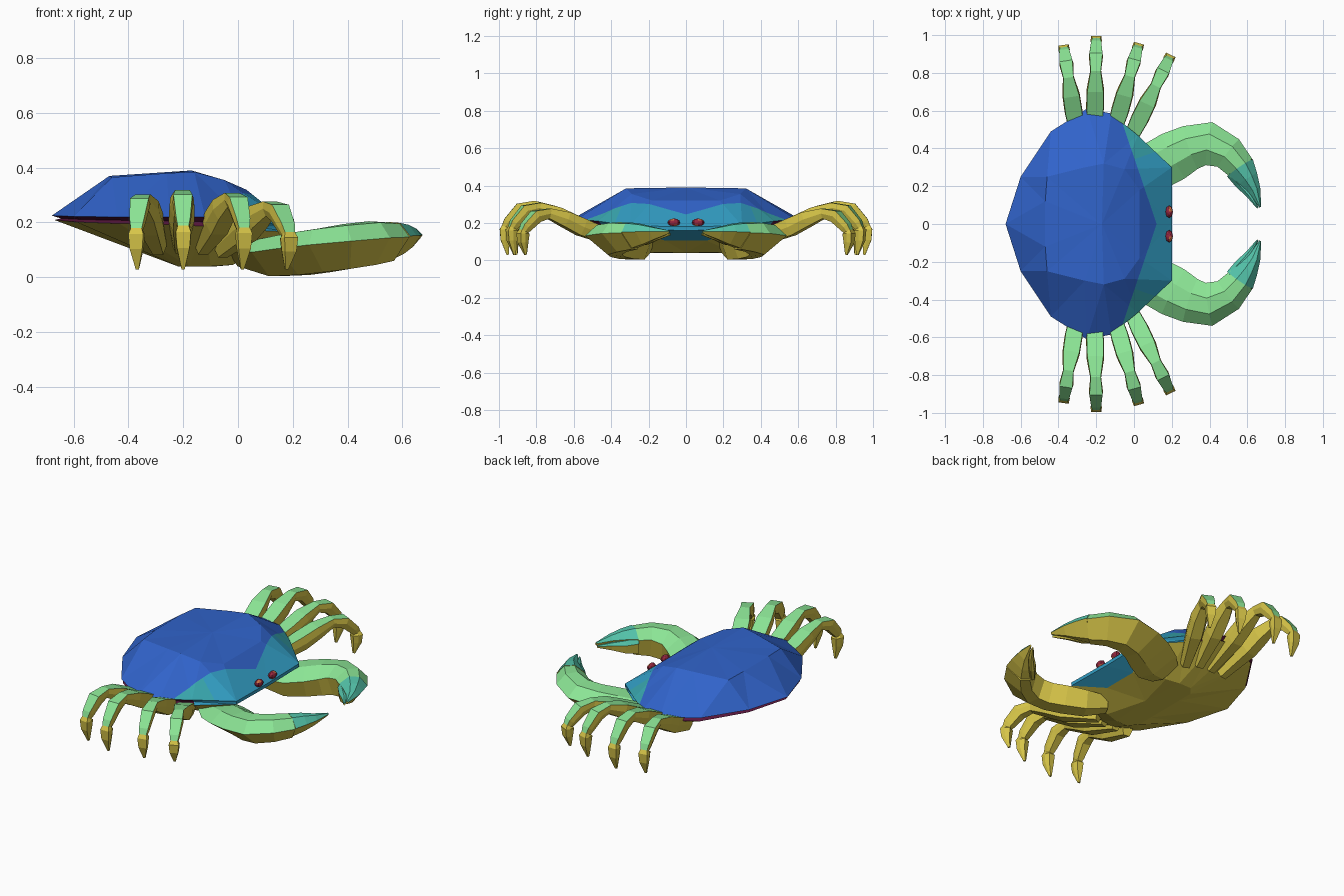
import bpy, bmesh
from mathutils import Vector

if "Cube" in bpy.data.objects:
    bpy.data.objects.remove(bpy.data.objects["Cube"])

COLOURS = {
    "shell_blue": (0.030, 0.125, 0.59), "face_teal": (0.032, 0.34, 0.55),
    "tip_teal": (0.09, 0.56, 0.41), "limb_green": (0.26, 0.78, 0.30),
    "belly_olive": (0.68, 0.56, 0.065), "rim_purple": (0.10, 0.008, 0.045),
    "eye_red": (0.30, 0.02, 0.05), "eye_orange": (0.62, 0.17, 0.06),
    "cheek_teal": (0.04, 0.38, 0.42),
}
MATS = []
for name, c in COLOURS.items():
    m = bpy.data.materials.new(name)
    m.diffuse_color = (*c, 1)
    m.use_nodes = True
    m.node_tree.nodes["Principled BSDF"].inputs["Base Color"].default_value = m.diffuse_color
    MATS.append(m)
BLUE, FACE, TEAL, GREEN, OLIVE, PURPLE, RED, ORANGE, CHEEK = range(9)


def finish(name, bm):
    """Turn a half-side mesh into an object mirrored across the y plane."""
    me = bpy.data.meshes.new(name)
    bm.to_mesh(me)
    bm.free()
    for m in MATS:
        me.materials.append(m)
    ob = bpy.data.objects.new(name, me)
    bpy.context.collection.objects.link(ob)
    mod = ob.modifiers.new("mirror", 'MIRROR')
    mod.use_axis = (False, True, False)
    mod.merge_threshold = 0.0005
    return ob


def tube(name, stations, colour, section, fixed_side=None):
    """Six-sided limb through (point, width, height) stations."""
    bm = bmesh.new()
    pts = [Vector(s[0]) for s in stations]
    rings = []
    for i, (p, w, h) in enumerate(stations):
        t = (pts[min(i + 1, len(pts) - 1)] - pts[max(i - 1, 0)]).normalized()
        side = fixed_side or t.cross(Vector((0, 0, 1))).normalized()
        up = side.cross(t).normalized()
        rings.append([bm.verts.new(pts[i] + side * a * w + up * b * h) for a, b in section])
    n = len(section)
    for i in range(len(rings) - 1):
        for k in range(n):
            j = (k + 1) % n
            f = bm.faces.new((rings[i][k], rings[i][j], rings[i + 1][j], rings[i + 1][k]))
            f.material_index = colour(i, k)
    for r in (rings[0], rings[-1]):
        bm.faces.new(r).material_index = OLIVE
    bmesh.ops.recalc_face_normals(bm, faces=bm.faces)
    return finish(name, bm)


# Body: crown, shell rim, recessed groove, belly lip and belly, from back to front
rim = [(-.68, 0, .225), (-.60, .25, .222), (-.44, .49, .22), (-.25, .61, .22),
       (-.12, .585, .22), (.02, .47, .21), (.20, .30, .185), (.20, 0, .18)]
crown = [(-.47, 0, .37), (-.47, .12, .37), (-.46, .25, .365), (-.26, .30, .38),
         (-.16, .32, .385), (-.05, .29, .355), (.03, .18, .32), (.03, 0, .32)]
belly = [(-.22, 0, .04), (-.22, .12, .04), (-.22, .22, .04), (-.18, .27, .04),
         (-.10, .27, .04), (-.02, .25, .045), (.10, .11, .105), (.10, 0, .105)]


def rim_copy(scale, drops):
    """Lower copy of the rim, drawn in except across the face."""
    return [(x * s, y * s, z - d) for (x, y, z), d, s in
            zip(rim, drops, [scale] * 6 + [.995] * 2)]


groove = rim_copy(.95, [.010, .011, .012, .014, .018, .02, .01, .01])
lip = rim_copy(.985, [.016, .020, .024, .027, .034, .036, .02, .02])

bm = bmesh.new()
rings = [[bm.verts.new(p) for p in ring] for ring in (crown, rim, groove, lip, belly)]
top, bottom = bm.verts.new((-.17, 0, .39)), bm.verts.new((-.08, 0, .04))
for i in range(7):
    bm.faces.new((top, rings[0][i], rings[0][i + 1])).material_index = BLUE
    bm.faces.new((bottom, rings[4][i + 1], rings[4][i])).material_index = OLIVE
    edge = PURPLE if i < 5 else FACE
    for r, col in enumerate((BLUE, edge, edge, FACE if i == 6 else OLIVE)):
        a, b = rings[r], rings[r + 1]
        bm.faces.new((a[i], b[i], b[i + 1], a[i + 1])).material_index = col
bmesh.ops.recalc_face_normals(bm, faces=bm.faces)
bmesh.ops.triangulate(bm, faces=bm.faces)
# Cut the painted face edge and the greener cheeks into the shell
cuts = [(Vector((.12, 0, 0)), Vector((1, .34, 0))), (Vector((.05, .36, 0)), Vector((-.35, 1, 0)))]
for co, no in cuts:
    blue = [f for f in bm.faces if f.material_index == BLUE]
    geom = blue + list({e for f in blue for e in f.edges}) + list({v for f in blue for v in f.verts})
    bmesh.ops.bisect_plane(bm, geom=geom, plane_co=co, plane_no=no)
for f in bm.faces:
    if f.material_index == BLUE:
        c = f.calc_center_median()
        if (c - cuts[0][0]).dot(cuts[0][1]) > 0:
            f.material_index = CHEEK if (c - cuts[1][0]).dot(cuts[1][1]) > 0 else FACE
finish("body", bm)

# Walking legs: (root xy, end xy, height scale)
LEGS = [((-.29, .40), (-.37, .925), .94), ((-.21, .40), (-.20, .973), 1),
        ((-.13, .40), (.02, .935), .96), ((-.06, .37), (.185, .875), .84)]
# Fraction outward, height, width, thickness
LEG = [(0, .12, .06, .07), (.38, .205, .095, .09), (.55, .255, .092, .08), (.72, .292, .058, .054),
       (.85, .275, .075, .066), (.96, .205, .057, .054), (.985, .18, .044, .042),
       (.99, .165, .06, .057), (.99, .11, .05, .047), (.965, .03, .012, .012)]
LEG_SECTION = [(-.46, .5), (.46, .5), (.5, 0), (.32, -.5), (-.32, -.5), (-.5, 0)]
for n, (root, end, zs) in enumerate(LEGS):
    r, e = Vector((*root, 0)), Vector((*end, 0))
    side = (e - r).normalized().cross(Vector((0, 0, 1)))
    st = []
    for f, z, w, h in LEG:
        p = r.lerp(e, f)
        p.z = .03 + (z - .03) * zs
        st.append((p, w, h))
    tube(f"leg_{n + 1}", st, lambda i, k: GREEN if k == 0 and i < 6 else OLIVE, LEG_SECTION, side)

# Claw arms: x, y, bottom, top, width
CLAW = [(.00, .25, .04, .13, .18), (.11, .305, .004, .145, .26), (.21, .36, .008, .165, .265),
        (.30, .405, .018, .18, .24), (.40, .425, .03, .195, .23), (.50, .375, .045, .205, .185),
        (.57, .295, .06, .20, .15)]
TIP = [(.565, .30, .065, .203, .155), (.605, .24, .085, .195, .11), (.638, .18, .11, .18, .066),
       (.668, .09, .145, .16, .012)]
FINGER = [(.51, .27, .075, .165, .05), (.56, .215, .085, .155, .055), (.61, .155, .11, .15, .035),
          (.655, .085, .135, .147, .01)]
SECTION = [(-.22, .47), (.15, .5), (.5, .18), (.36, -.5), (.02, -.5), (-.5, .12)]


def claw_part(name, rows, col):
    st = [((x, y, (a + b) / 2), w, b - a) for x, y, a, b, w in rows]
    tube(name, st, lambda i, k: col if k in (0, 1, 5) else OLIVE, SECTION)


claw_part("claw_arm", CLAW, GREEN)
claw_part("claw_tip", TIP, TEAL)
claw_part("claw_finger", FINGER, TEAL)

# Eyes: red beads with a few orange facets
bm = bmesh.new()
bmesh.ops.create_uvsphere(bm, u_segments=8, v_segments=6, radius=1)
for f in bm.faces:
    c = f.calc_center_median()
    f.material_index = ORANGE if c.x > .1 and c.x * c.y * c.z > 0 and abs(c.z) > .3 else RED
for v in bm.verts:
    v.co = Vector((.186 + v.co.x * .02, .065 + v.co.y * .033, .202 + v.co.z * .022))
finish("eyes", bm)
